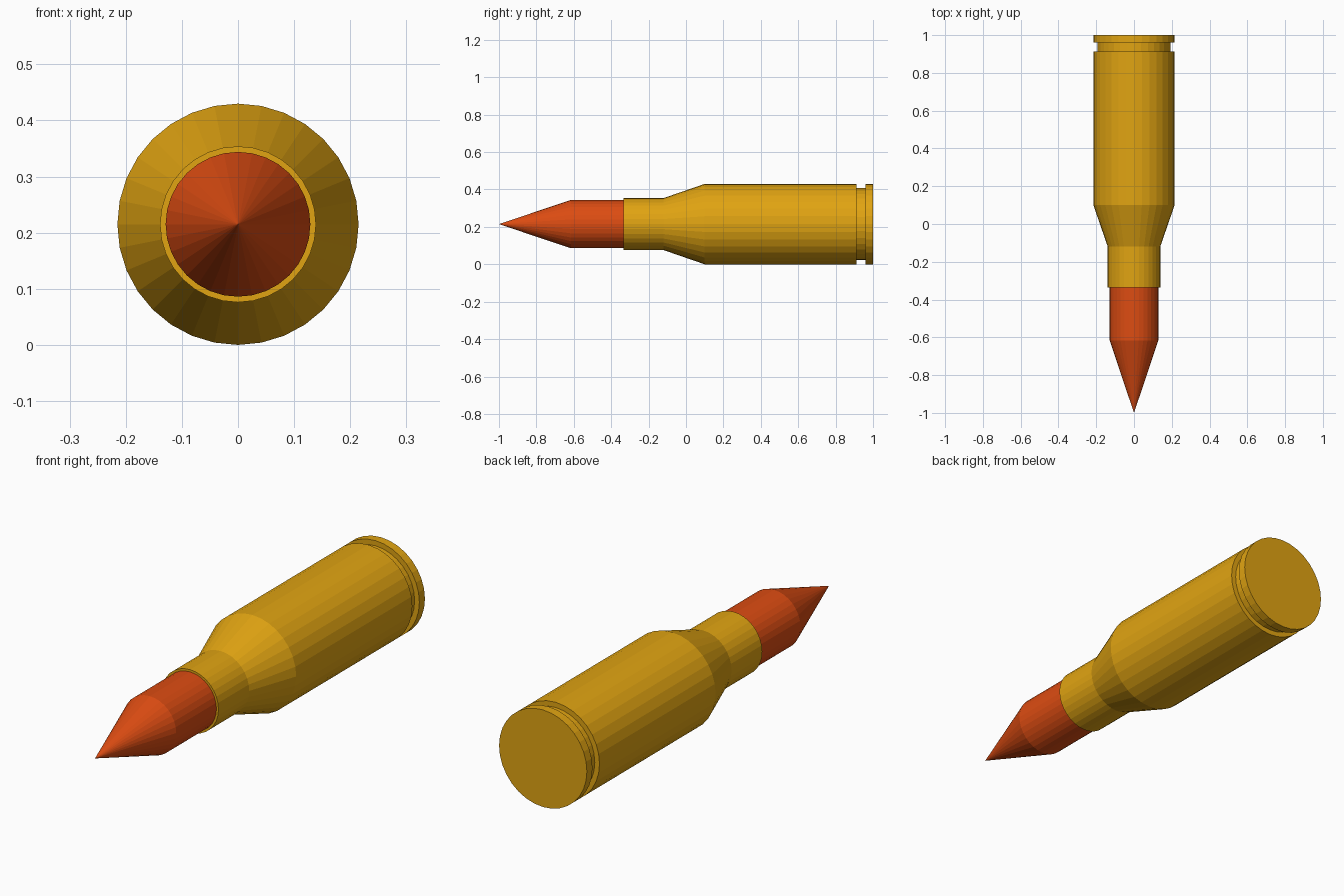
import bpy, bmesh, math

if "Cube" in bpy.data.objects:
    bpy.data.objects.remove(bpy.data.objects["Cube"])

SIDES = 32
AXIS_Z = 0.215  # height of the long axis


def material(name, rgb):
    m = bpy.data.materials.new(name)
    m.diffuse_color = (*rgb, 1.0)
    m.use_nodes = True
    m.node_tree.nodes["Principled BSDF"].inputs["Base Color"].default_value = m.diffuse_color
    return m


def lathe(name, profile, mat):
    """Revolve (y, radius) points around the long axis; radius 0 makes a tip."""
    bm = bmesh.new()
    rings = []
    for y, r in profile:
        count = SIDES if r > 0 else 1
        rings.append([bm.verts.new((r * math.sin(2 * math.pi * i / SIDES), y,
                                    AXIS_Z + r * math.cos(2 * math.pi * i / SIDES)))
                      for i in range(count)])
    for a, b in zip(rings, rings[1:]):
        for i in range(SIDES):
            j = (i + 1) % SIDES
            if len(a) == 1:
                bm.faces.new((a[0], b[j], b[i]))
            else:
                bm.faces.new((a[i], a[j], b[j], b[i]))
    # close the open ends
    for ring in (rings[0], rings[-1]):
        if len(ring) > 1:
            bm.faces.new(ring)
    bmesh.ops.recalc_face_normals(bm, faces=bm.faces)
    mesh = bpy.data.meshes.new(name)
    bm.to_mesh(mesh)
    bm.free()
    mesh.materials.append(mat)
    obj = bpy.data.objects.new(name, mesh)
    bpy.context.collection.objects.link(obj)
    return obj


brass = material("brass", (0.75, 0.37, 0.006))
copper = material("copper_red", (0.72, 0.072, 0.006))

# Case: neck, shoulder, body, extraction groove and rim
lathe("case", [(-0.335, 0.139), (-0.12, 0.139), (0.10, 0.215), (0.912, 0.215),
               (0.912, 0.192), (0.961, 0.192), (0.961, 0.215), (1.0, 0.215)], brass)

# Pointed tip, seated slightly inside the neck
lathe("pointed_tip", [(-1.0, 0.0), (-0.616, 0.129), (-0.30, 0.129)], copper)
